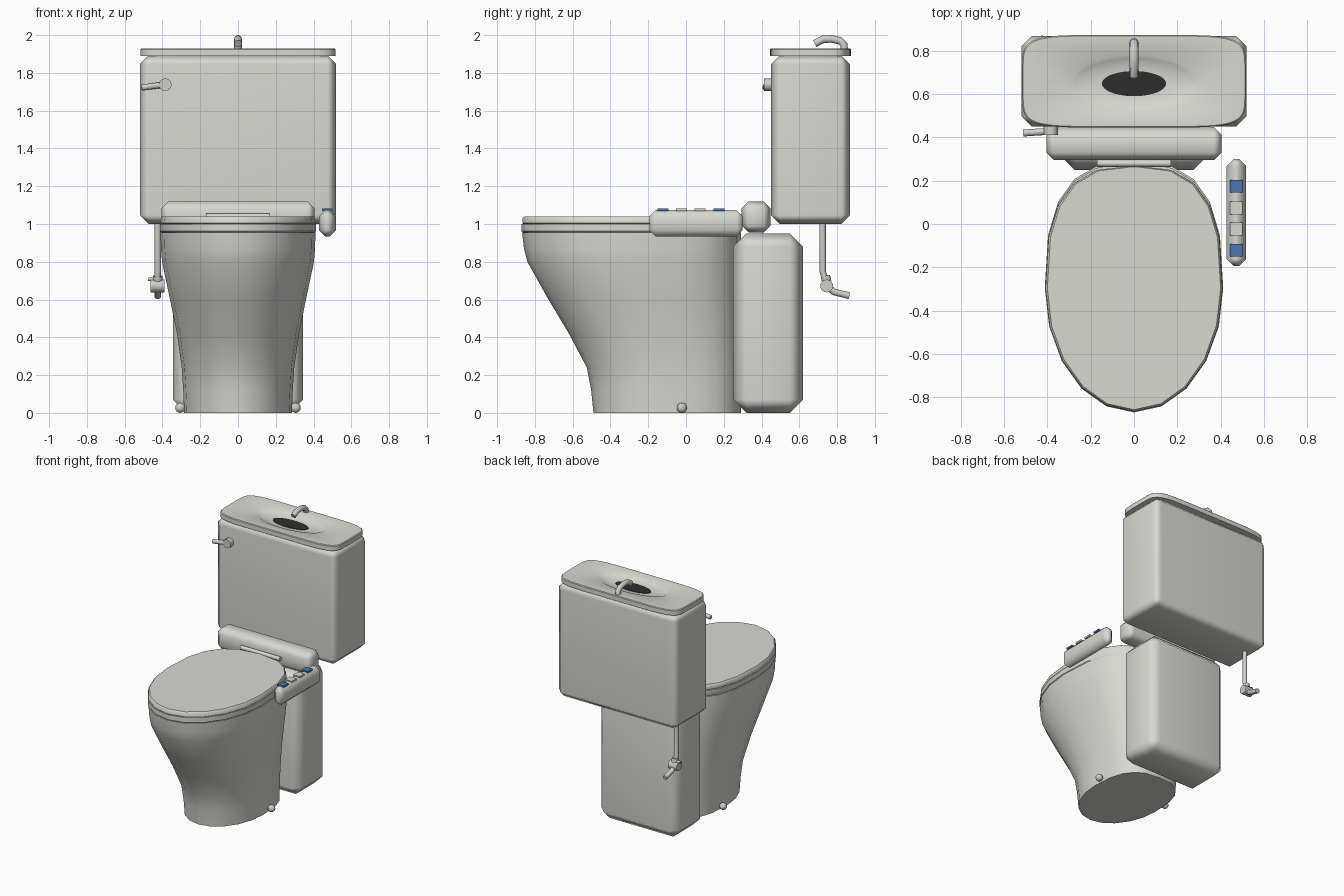
import bpy, bmesh, math
from mathutils import Vector

if "Cube" in bpy.data.objects:
    bpy.data.objects.remove(bpy.data.objects["Cube"])


def material(name, rgb):
    m = bpy.data.materials.new(name)
    m.diffuse_color = (*rgb, 1)
    m.use_nodes = True
    m.node_tree.nodes["Principled BSDF"].inputs["Base Color"].default_value = m.diffuse_color
    return m


CERAMIC = material("ceramic", (0.69, 0.69, 0.65))
METAL = material("metal", (0.62, 0.62, 0.59))
BLUE = material("blue", (0.07, 0.18, 0.45))
DARK = material("dark", (0.027, 0.027, 0.027))


def finish(bm, name, mat, angle=35):
    bmesh.ops.recalc_face_normals(bm, faces=bm.faces)
    me = bpy.data.meshes.new(name)
    bm.to_mesh(me)
    bm.free()
    ob = bpy.data.objects.new(name, me)
    bpy.context.collection.objects.link(ob)
    me.materials.append(mat)
    bpy.ops.object.select_all(action='DESELECT')
    ob.select_set(True)
    bpy.context.view_layer.objects.active = ob
    bpy.ops.object.shade_smooth_by_angle(angle=math.radians(angle))
    return ob


def box(name, x, y, z, bevel, mat=CERAMIC):
    """Chamfered box from (min, max) ranges."""
    bm = bmesh.new()
    bmesh.ops.create_cube(bm, size=1)
    for v in bm.verts:
        v.co = [r[0] if c < 0 else r[1] for c, r in zip(v.co, (x, y, z))]
    if bevel:
        bmesh.ops.bevel(bm, geom=bm.edges[:], offset=bevel, segments=1,
                        affect='EDGES', clamp_overlap=True)
    ob = finish(bm, name, mat, 60)
    if bevel:
        ob.modifiers.new("weighted", 'WEIGHTED_NORMAL')
    return ob


def oval(cx, cy, a, b, z, sides, n_front=2.0, n_back=2.0):
    """Superellipse outline with separate front and back exponents."""
    pts = []
    for i in range(sides):
        t = 2 * math.pi * i / sides
        c, s = math.cos(t), math.sin(t)
        n = n_back if s > 0 else n_front
        pts.append((cx + a * math.copysign(abs(c) ** (2 / n), c),
                    cy + b * math.copysign(abs(s) ** (2 / n), s), z))
    return pts


def loft(name, rings, mat=CERAMIC, cap_start=True, cap_end=True, angle=35):
    bm = bmesh.new()
    rows = [[bm.verts.new(p) for p in r] for r in rings]
    for lo, hi in zip(rows, rows[1:]):
        for i in range(len(lo)):
            j = (i + 1) % len(lo)
            bm.faces.new((lo[i], lo[j], hi[j], hi[i]))
    if cap_start:
        bm.faces.new(rows[0][::-1])
    if cap_end:
        bm.faces.new(rows[-1])
    return finish(bm, name, mat, angle)


def tube(name, path, r, mat=METAL, sides=12):
    """Round tube along a path, with mitred joints."""
    pts = [Vector(p) for p in path]
    rings = []
    for i, p in enumerate(pts):
        d = (pts[min(i + 1, len(pts) - 1)] - pts[max(i - 1, 0)]).normalized()
        side = Vector((1, 0, 0)) if abs(d.x) < 0.7 else Vector((0, 0, 1))
        u = d.cross(side).normalized()
        w = d.cross(u)
        rings.append([p + r * (math.cos(k * math.tau / sides) * u +
                               math.sin(k * math.tau / sides) * w) for k in range(sides)])
    return loft(name, rings, mat, angle=50)


# Pedestal bowl: height, half width, front y
def body_ring(z, a, front, back=0.29):
    return oval(0, (front + back) / 2, a, (back - front) / 2, z, 20, 2.0, 2.7)


loft("bowl", [body_ring(*s) for s in (
    (0, .285, -.49), (.12, .29, -.502), (.24, .298, -.525), (.42, .323, -.62),
    (.6, .36, -.728), (.8, .402, -.84), (.87, .408, -.858), (.955, .41, -.868))], angle=45)

# Seat ring and closed lid
loft("seat", [body_ring(.955, .405, -.862, .28), body_ring(.962, .412, -.87, .28),
              body_ring(1.0, .412, -.87, .28)])
loft("seat_lid", [body_ring(1.0, .405, -.862, .27), body_ring(1.005, .41, -.867, .27),
                  body_ring(1.03, .408, -.865, .27), body_ring(1.04, .4, -.857, .265)])
tube("hinge_bar", [(-.17, .28, 1.04), (.17, .28, 1.04)], .016, CERAMIC)

# Rear pedestal block, washer unit and tank
box("rear_block", (-.345, .345), (.25, .62), (0, .95), .07)
box("washer_unit", (-.405, .405), (.295, .447), (.955, 1.12), .036)
box("tank", (-.52, .52), (.45, .868), (1.0, 1.893), .047)

# Tank lid with a sunken hand basin
lid = lambda z, k=0.0: oval(0, .659, .517 - k, .214 - k, z, 64, 6, 6)
basin = lambda a, b, z: oval(0, .648, a, b, z, 64)
loft("tank_lid", [lid(1.89), lid(1.925), lid(1.93, .005), basin(.295, .13, 1.93),
                  basin(.27, .117, 1.921), basin(.21, .088, 1.911),
                  basin(.148, .06, 1.905)])
loft("drain", [basin(.148, .058, 1.905), basin(.148, .058, 1.909)], DARK)

# Faucet
tube("faucet", [(0, .838, 1.915), (0, .836, 1.95), (0, .815, 1.97), (0, .77, 1.98),
                (0, .725, 1.978), (0, .682, 1.955)], .02)

# Flush lever
tube("lever_hub", [(-.385, .455, 1.738), (-.385, .412, 1.738)], .033, METAL, 16)
tube("lever_arm", [(-.36, .43, 1.742), (-.51, .42, 1.722)], .016)

# Side control panel with buttons
box("control_panel", (.428, .518), (-.193, .3), (.935, 1.073), .032)
for i, y in enumerate((.175, .074, -.023, -.122)):
    box(f"button_{i + 1}", (.444, .5), (y - .029, y + .029), (1.068, 1.081), 0,
        BLUE if i in (0, 3) else CERAMIC)

# Water supply pipe and valve
tube("supply_pipe", [(-.425, .723, 1.02), (-.425, .723, .75), (-.425, .745, .69)], .017)
tube("supply_valve", [(-.462, .745, .672), (-.388, .745, .672)], .034, METAL, 16)
tube("valve_collar", [(-.425, .738, .725), (-.425, .745, .695)], .025)
tube("valve_handle", [(-.475, .745, .708), (-.44, .745, .705)], .01)
tube("supply_tail", [(-.425, .75, .665), (-.425, .785, .64), (-.425, .865, .62)], .018)

# Floor bolt caps on both sides
for side, x in (("left", -.305), ("right", .305)):
    bm = bmesh.new()
    bmesh.ops.create_uvsphere(bm, u_segments=12, v_segments=8, radius=.027)
    bmesh.ops.translate(bm, verts=bm.verts, vec=(x, -.022, .027))
    finish(bm, f"bolt_cap_{side}", METAL, 60)
